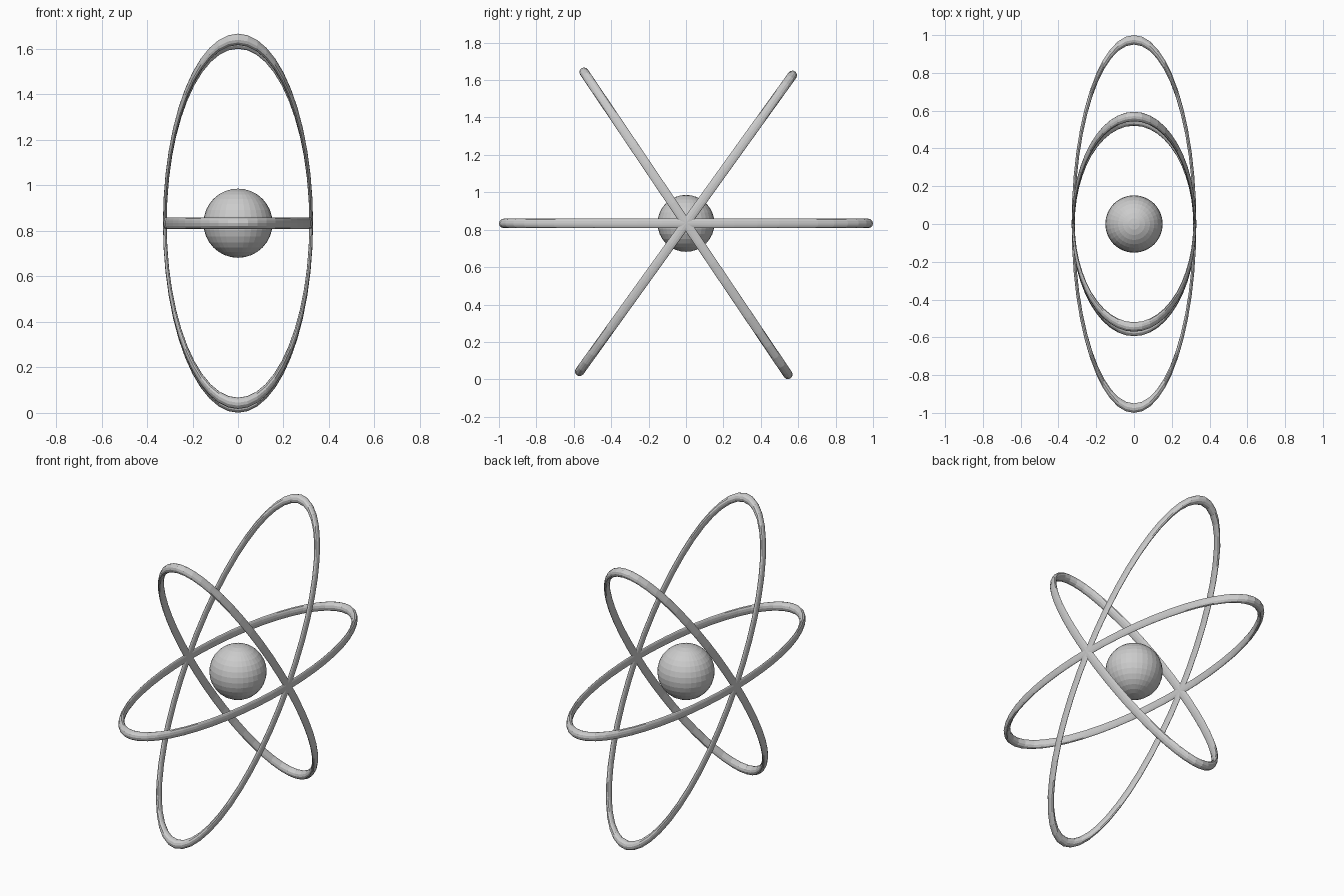
import bpy
import math

if "Cube" in bpy.data.objects:
    bpy.data.objects.remove(bpy.data.objects["Cube"])

CENTRE = (0, 0, 0.834)
MAJOR, MINOR = 0.975, 0.025   # ring radius and tube radius
SQUASH = 0.33                 # rings are circles narrowed along x


def orbit_ring(name, tilt_degrees):
    bpy.ops.mesh.primitive_torus_add(
        location=CENTRE, rotation=(math.radians(tilt_degrees), 0, 0),
        major_segments=48, minor_segments=12,
        major_radius=MAJOR, minor_radius=MINOR)
    ring = bpy.context.object
    ring.name = name
    ring.scale = (SQUASH, 1, 1)


# Central ball
bpy.ops.mesh.primitive_uv_sphere_add(
    segments=32, ring_count=16, radius=0.152, location=CENTRE)
bpy.context.object.name = "nucleus"

# Three oval orbits sharing the x axis
orbit_ring("orbit_flat", 0)
orbit_ring("orbit_tilted_back", 54.3)
orbit_ring("orbit_tilted_front", -56)
